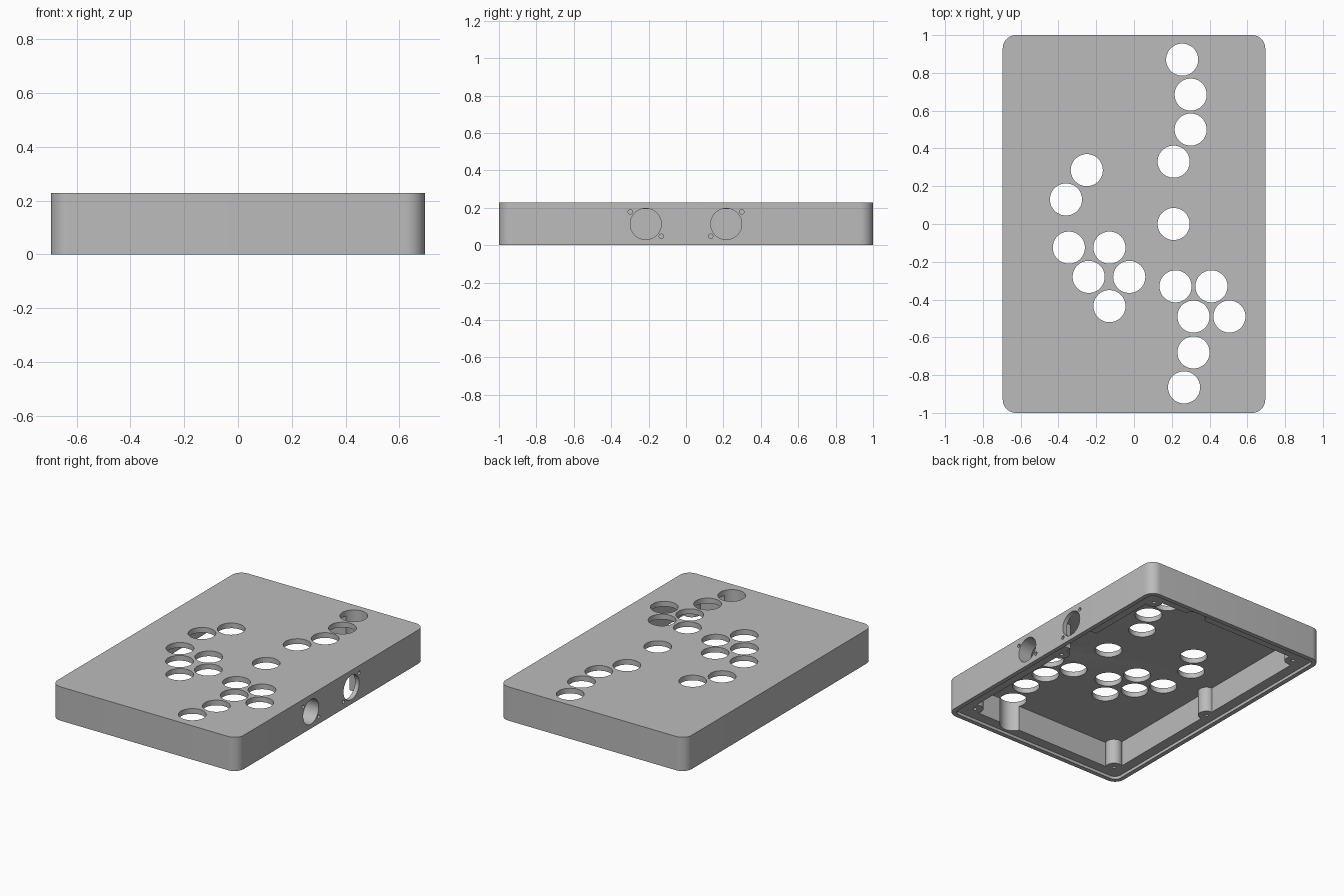
import bpy, bmesh, math
from mathutils import Matrix

cube = bpy.data.objects.get("Cube")
if cube:
    bpy.data.objects.remove(cube, do_unlink=True)

W, L, H = 1.39, 2.0, 0.228      # case size
WALL, ROOF = 0.10, 0.035        # wall and top thickness
LIP, STEP = 0.03, 0.02          # recess for a base plate
BUTTON_R = 0.085

grey = bpy.data.materials.new("grey_plastic")
grey.use_nodes = True
colour = (0.5, 0.5, 0.5, 1)
grey.diffuse_color = colour
grey.node_tree.nodes["Principled BSDF"].inputs["Base Color"].default_value = colour


def add_object(name, bm):
    mesh = bpy.data.meshes.new(name)
    bmesh.ops.recalc_face_normals(bm, faces=bm.faces[:])
    bm.to_mesh(mesh)
    bm.free()
    obj = bpy.data.objects.new(name, mesh)
    bpy.context.collection.objects.link(obj)
    return obj


def rounded_block(name, w, l, z0, z1, radius, steps=10):
    """Block with rounded vertical corners."""
    bm = bmesh.new()
    ring = []
    for i, (sx, sy) in enumerate([(1, 1), (-1, 1), (-1, -1), (1, -1)]):
        for k in range(steps + 1):
            a = math.pi / 2 * (i + k / steps)
            ring.append(bm.verts.new((sx * (w / 2 - radius) + radius * math.cos(a),
                                      sy * (l / 2 - radius) + radius * math.sin(a), z0)))
    face = bm.faces.new(ring)
    top = bmesh.ops.extrude_face_region(bm, geom=[face])["geom"]
    for v in top:
        if isinstance(v, bmesh.types.BMVert):
            v.co.z = z1
    return add_object(name, bm)


def box(name, centre, size):
    bm = bmesh.new()
    bmesh.ops.create_cube(bm, size=1, matrix=Matrix.Translation(centre) @ Matrix.Diagonal((*size, 1)))
    return add_object(name, bm)


def cylinders(name, centres, radius, depth, along_x=False, segments=48):
    """One mesh of separate cylinders."""
    bm = bmesh.new()
    turn = Matrix.Rotation(math.pi / 2, 4, 'Y') if along_x else Matrix()
    for c in centres:
        bmesh.ops.create_cone(bm, cap_ends=True, segments=segments, radius1=radius, radius2=radius,
                              depth=depth, matrix=Matrix.Translation(c) @ turn)
    return add_object(name, bm)


def cut(target, cutter):
    """Subtract the cutter from the target and discard it."""
    cutter.hide_render = True
    mod = target.modifiers.new("cut", 'BOOLEAN')
    mod.operation = 'DIFFERENCE'
    mod.solver = 'EXACT'
    mod.object = cutter
    deps = bpy.context.evaluated_depsgraph_get()
    mesh = bpy.data.meshes.new_from_object(target.evaluated_get(deps))
    target.modifiers.clear()
    target.data = mesh
    bpy.data.objects.remove(cutter, do_unlink=True)


# Outer shell with the base plate recess
case = rounded_block("case", W, L, 0, H, 0.07)
cut(case, rounded_block("recess", W - 2 * LIP, L - 2 * LIP, -0.1, STEP, 0.045))

# Hollow inside, leaving screw posts at the corners and the middle of the long sides
cavity = rounded_block("cavity", W - 2 * WALL, L - 2 * WALL, -0.05, H - ROOF, 0.01, 3)
corner = 0.125
posts = [(sx * (W / 2 - corner), sy * (L / 2 - corner)) for sx in (-1, 1) for sy in (-1, 1)]
posts += [(sx * (W / 2 - WALL), 0) for sx in (-1, 1)]
cut(cavity, cylinders("posts", [(x, y, 0.1) for x, y in posts], 0.053, 0.6))
cut(case, cavity)
cut(case, cylinders("post_screw_holes", [(x, y, 0.05) for x, y in posts], 0.012, 0.2, segments=16))

# Button holes in the top
buttons = [(0.255, 0.87), (0.30, 0.685), (0.30, 0.50), (0.21, 0.33), (0.21, 0.0),
           (-0.25, 0.285), (-0.36, 0.13), (-0.345, -0.125), (-0.13, -0.125),
           (-0.24, -0.28), (-0.025, -0.28), (-0.13, -0.435),
           (0.22, -0.33), (0.41, -0.33), (0.315, -0.49), (0.505, -0.49),
           (0.315, -0.68), (0.265, -0.865)]
cut(case, cylinders("button_holes", [(x, y, 0.1) for x, y in buttons], BUTTON_R, 0.6))

# Socket holes in the left wall, one with a thinned wall behind it
cut(case, box("socket_pocket", (W / 2 - 0.085, 0.215, 0.072), (0.11, 0.25, 0.242)))
cut(case, cylinders("socket_holes", [(W / 2, s * 0.215, 0.113) for s in (-1, 1)],
                    0.083, 0.3, along_x=True))
screws = [(W / 2, s * y, z) for s in (-1, 1) for y, z in ((0.298, 0.178), (0.132, 0.047))]
cut(case, cylinders("socket_screw_holes", screws, 0.012, 0.24, along_x=True, segments=16))

# Finish
case.data.materials.clear()
case.data.materials.append(grey)
for p in case.data.polygons:
    p.material_index = 0
bpy.ops.object.select_all(action='DESELECT')
case.select_set(True)
bpy.context.view_layer.objects.active = case
bpy.ops.object.shade_smooth_by_angle(angle=math.radians(30))
